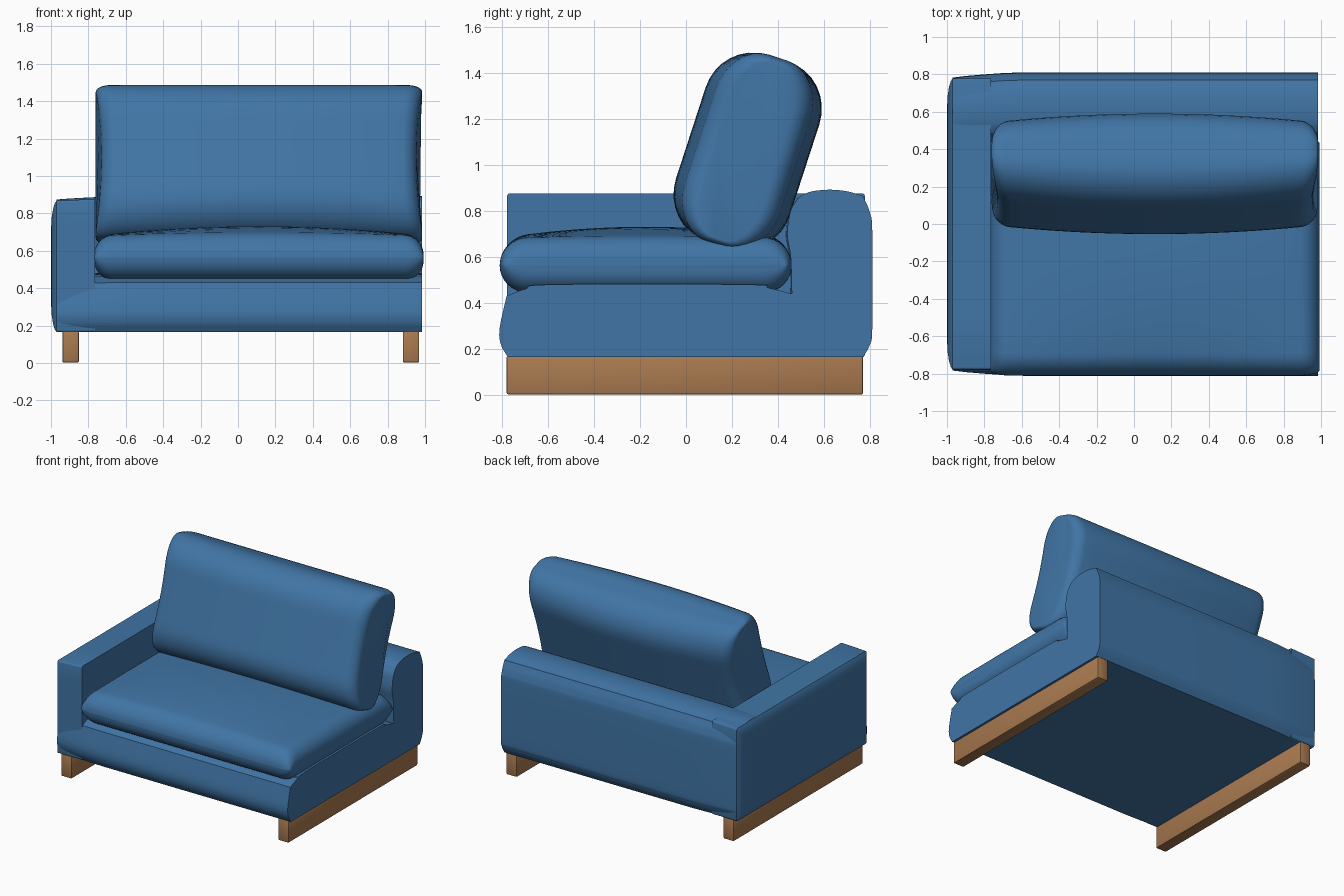
import bpy, bmesh, math
from mathutils import Matrix, Vector

if "Cube" in bpy.data.objects:
    bpy.data.objects.remove(bpy.data.objects["Cube"])


def material(name, rgb):
    m = bpy.data.materials.new(name)
    m.diffuse_color = (*rgb, 1)
    m.use_nodes = True
    m.node_tree.nodes["Principled BSDF"].inputs["Base Color"].default_value = m.diffuse_color
    return m


BLUE = material("blue fabric", (0.052, 0.178, 0.38))
WOOD = material("warm wood", (0.40, 0.195, 0.08))


def finish(name, bm, mat, angle=40):
    bmesh.ops.recalc_face_normals(bm, faces=bm.faces)
    me = bpy.data.meshes.new(name)
    bm.to_mesh(me)
    bm.free()
    me.materials.append(mat)
    ob = bpy.data.objects.new(name, me)
    bpy.context.collection.objects.link(ob)
    bpy.ops.object.select_all(action='DESELECT')
    ob.select_set(True)
    bpy.context.view_layer.objects.active = ob
    bpy.ops.object.shade_smooth_by_angle(angle=math.radians(angle))
    return ob


def loft(name, rings, mat, angle=40):
    """Skin a list of equal-length point rings and cap both ends."""
    bm = bmesh.new()
    rows = [[bm.verts.new(p) for p in r] for r in rings]
    n = len(rows[0])
    for a, b in zip(rows, rows[1:]):
        for i in range(n):
            j = (i + 1) % n
            bm.faces.new((a[i], a[j], b[j], b[i]))
    bm.faces.new(rows[0])
    bm.faces.new(rows[-1])
    return finish(name, bm, mat, angle)


def round_rect(hy, hz, ry, rz, arc=8, side=10):
    """Rounded rectangle in the yz plane, with extra points on its sides."""
    corners = []
    for k, (sy, sz) in enumerate([(1, 1), (-1, 1), (-1, -1), (1, -1)]):
        for i in range(arc + 1):
            a = math.pi / 2 * (k + i / arc)
            corners.append((sy * (hy - ry) + ry * math.cos(a),
                            sz * (hz - rz) + rz * math.sin(a)))
    pts = []
    for i, p in enumerate(corners):
        pts.append(p)
        if i % (arc + 1) == arc:
            q = corners[(i + 1) % len(corners)]
            pts += [(p[0] + (q[0] - p[0]) * t / side, p[1] + (q[1] - p[1]) * t / side)
                    for t in range(1, side)]
    return pts


def cushion(name, half, ry, rz, end, inset_y, inset_z, warp, place):
    """Pillow: rounded section swept along x with rounded ends, then warped."""
    hx, hy, hz = half
    stations = []
    for i in range(9):
        a = math.pi / 2 * i / 8
        stations.append((-hx + end * (1 - math.sin(a)), 1 - math.cos(a)))
    stations.reverse()
    stations = [(-hx + end * (1 - math.cos(math.pi / 2 * i / 8)),
                 1 - math.sin(math.pi / 2 * i / 8)) for i in range(9)]
    inner = [((hx - end) * (t / 10 - 1), 0) for t in range(1, 20)]
    stations = stations + inner + [(-x, f) for x, f in reversed(stations)]
    base = round_rect(hy, hz, ry, rz)
    rings = []
    for x, f in stations:
        sy, sz = 1 - f * inset_y / hy, 1 - f * inset_z / hz
        rings.append([place @ Vector(warp(x, y * sy, z * sz, x / hx, y / hy, z / hz))
                      for y, z in base])
    return loft(name, rings, BLUE, 60)


def smooth_run(pts, steps=6):
    """Catmull-Rom curve through the points, without the last point."""
    p = [Vector(q) for q in pts]
    p = [2 * p[0] - p[1]] + p + [2 * p[-1] - p[-2]]
    out = []
    for i in range(1, len(p) - 2):
        a, b, c, d = p[i - 1:i + 3]
        for s in range(steps):
            t = s / steps
            out.append(0.5 * (2 * b + (c - a) * t + (2 * a - 5 * b + 4 * c - d) * t * t
                              + (3 * b - a - 3 * c + d) * t ** 3))
    return out


# Floor runners
for name, x in (("left_runner", -0.895), ("right_runner", 0.925)):
    bm = bmesh.new()
    bmesh.ops.create_cube(bm, size=1, matrix=Matrix.Translation((x, -0.005, 0.086))
                          @ Matrix.Diagonal((0.088, 1.55, 0.168, 1)))
    bmesh.ops.bevel(bm, geom=bm.edges[:], offset=0.008, segments=2, affect='EDGES', profile=0.5)
    finish(name, bm, WOOD)

# Base and backrest in one profile, tapering slightly behind the arm
profile = (smooth_run([(-0.775, 0.165), (-0.805, 0.22), (-0.81, 0.29), (-0.78, 0.43)])
           + smooth_run([(-0.78, 0.43), (-0.7, 0.46), (-0.58, 0.48), (0.26, 0.48),
                         (0.36, 0.465), (0.46, 0.44)])
           + smooth_run([(0.46, 0.44), (0.455, 0.6), (0.44, 0.7), (0.455, 0.8), (0.49, 0.86)])
           + smooth_run([(0.49, 0.86), (0.54, 0.883), (0.62, 0.892), (0.7, 0.885), (0.77, 0.865)])
           + smooth_run([(0.77, 0.865), (0.8, 0.79), (0.81, 0.7), (0.81, 0.3),
                         (0.8, 0.22), (0.77, 0.165)])
           + [Vector((0.77, 0.165))])
rings = []
for x, s in ((-0.97, 1), (-0.9, 0.7), (-0.8, 0.4), (-0.7, 0.15), (-0.58, 0), (0.2, 0), (0.985, 0)):
    rings.append([(x, p.x * (1 - 0.035 * s), 0.165 + (p.y - 0.165) * (1 - 0.025 * s))
                  for p in profile])
loft("base_and_backrest", rings, BLUE, 35)

# Arm with a softly bulging outer side
rings = []
for x, i in ((-0.765, 0), (-0.97, 0), (-0.98, 0.015), (-0.989, 0.045), (-0.996, 0.09), (-1.0, 0.16)):
    top = 0.876 if x > -0.9 else 0.868
    hz = (top - 0.165) / 2
    rings.append([(x, y * (1 - i / 0.78), 0.165 + hz + z * (1 - i / hz))
                  for y, z in round_rect(0.778, hz, 0.012, 0.012, 3, 6)])
loft("arm", rings, BLUE, 35)


# Seat cushion, domed on top
def seat_warp(x, y, z, u, v, w):
    dome = max(0, 1 - u * u) * max(0, 1 - v * v)
    return x, y, z + (0.05 * dome if z > 0 else 0.0)


cushion("seat_cushion", (0.88, 0.635, 0.118), 0.12, 0.118, 0.1, 0.03, 0.1, seat_warp,
        Matrix.Translation((0.112, -0.175, 0.563)))


# Back cushion, leaning back, thinner towards its ends and pinched at the sides
def back_warp(x, y, z, u, v, w):
    thick = 0.8 + 0.2 * (1 - u * u)
    return x * (1 - 0.035 * (1 - w * w)), y * thick, z * (1 - 0.01 * (1 - u * u))


cushion("back_cushion", (0.873, 0.26, 0.43), 0.21, 0.22, 0.08, 0.09, 0.03, back_warp,
        Matrix.Translation((0.112, 0.268, 1.058)) @ Matrix.Rotation(math.radians(-18), 4, 'X'))
